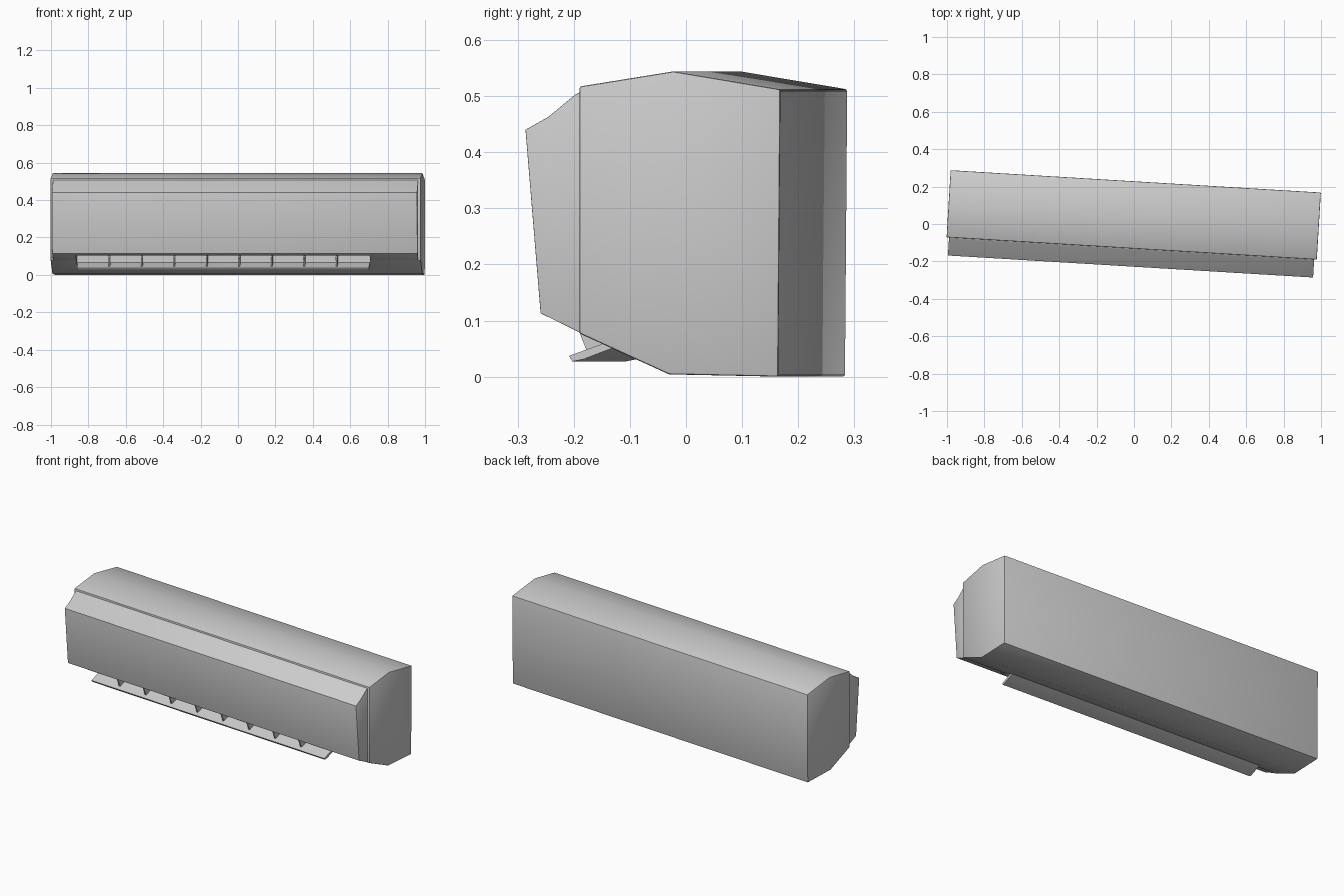
import bpy, bmesh, math
from mathutils import Matrix

if "Cube" in bpy.data.objects:
    bpy.data.objects.remove(bpy.data.objects["Cube"])

YAW = Matrix.Rotation(math.radians(-3.45), 4, 'Z')


def extrude(name, profile, x0, x1, bevel=0.0):
    """Extrude a (y, z) profile along x, then turn it with the whole unit."""
    bm = bmesh.new()
    ends = [[bm.verts.new((x, y, z)) for y, z in profile] for x in (x0, x1)]
    bm.faces.new(ends[0])
    bm.faces.new(ends[1][::-1])
    n = len(profile)
    for i in range(n):
        j = (i + 1) % n
        bm.faces.new((ends[0][i], ends[1][i], ends[1][j], ends[0][j]))
    bmesh.ops.recalc_face_normals(bm, faces=bm.faces)
    if bevel:
        edges = [e for e in bm.edges if e.calc_face_angle() > math.radians(25)]
        bmesh.ops.bevel(bm, geom=edges, offset=bevel, segments=2,
                        profile=0.5, affect='EDGES')
    bm.transform(YAW)
    me = bpy.data.meshes.new(name)
    bm.to_mesh(me)
    bm.free()
    ob = bpy.data.objects.new(name, me)
    bpy.context.collection.objects.link(ob)
    return ob


# Rear housing
housing = extrude("housing", [(0.228, 0.512), (0.037, 0.544), (-0.131, 0.517),
                              (-0.131, 0.077), (0.029, 0.004), (0.224, 0.0)],
                  -0.996, 0.987, 0.004)

# Front cover, slightly narrower than the housing
cover = extrude("front_cover", [(-0.12, 0.512), (-0.14, 0.502), (-0.187, 0.463),
                                (-0.228, 0.440), (-0.201, 0.113), (-0.12, 0.073)],
                -0.983, 0.973, 0.001)

# Air outlet recess cut through the sloping underside
cutter = extrude("outlet_cutter", [(-0.182, -0.05), (-0.182, 0.106),
                                   (-0.085, 0.106), (-0.085, -0.05)], -0.858, 0.716)
cutter.hide_render = True
cutter.hide_viewport = False
cutter.display_type = 'WIRE'
for ob in (housing, cover):
    mod = ob.modifiers.new("outlet", 'BOOLEAN')
    mod.operation = 'DIFFERENCE'
    mod.solver = 'EXACT'
    mod.object = cutter

# Tilted flap below the outlet
flap = extrude("outlet_flap", [(-0.166, 0.037), (-0.160, 0.027),
                               (-0.140, 0.031), (-0.080, 0.054), (-0.080, 0.068)],
               -0.853, 0.711)

# Row of air guide fins
for i in range(8):
    u = -0.681 + 0.174 * i
    extrude(f"guide_fin_{i + 1}", [(-0.162, 0.090), (-0.144, 0.044), (-0.082, 0.066),
                                   (-0.082, 0.106), (-0.150, 0.106)], u - 0.004, u + 0.004)

# Smooth shading with crisp edges
bpy.ops.object.select_all(action='DESELECT')
for ob in (housing, cover, flap):
    ob.select_set(True)
bpy.context.view_layer.objects.active = housing
bpy.ops.object.shade_smooth_by_angle(angle=math.radians(30))
